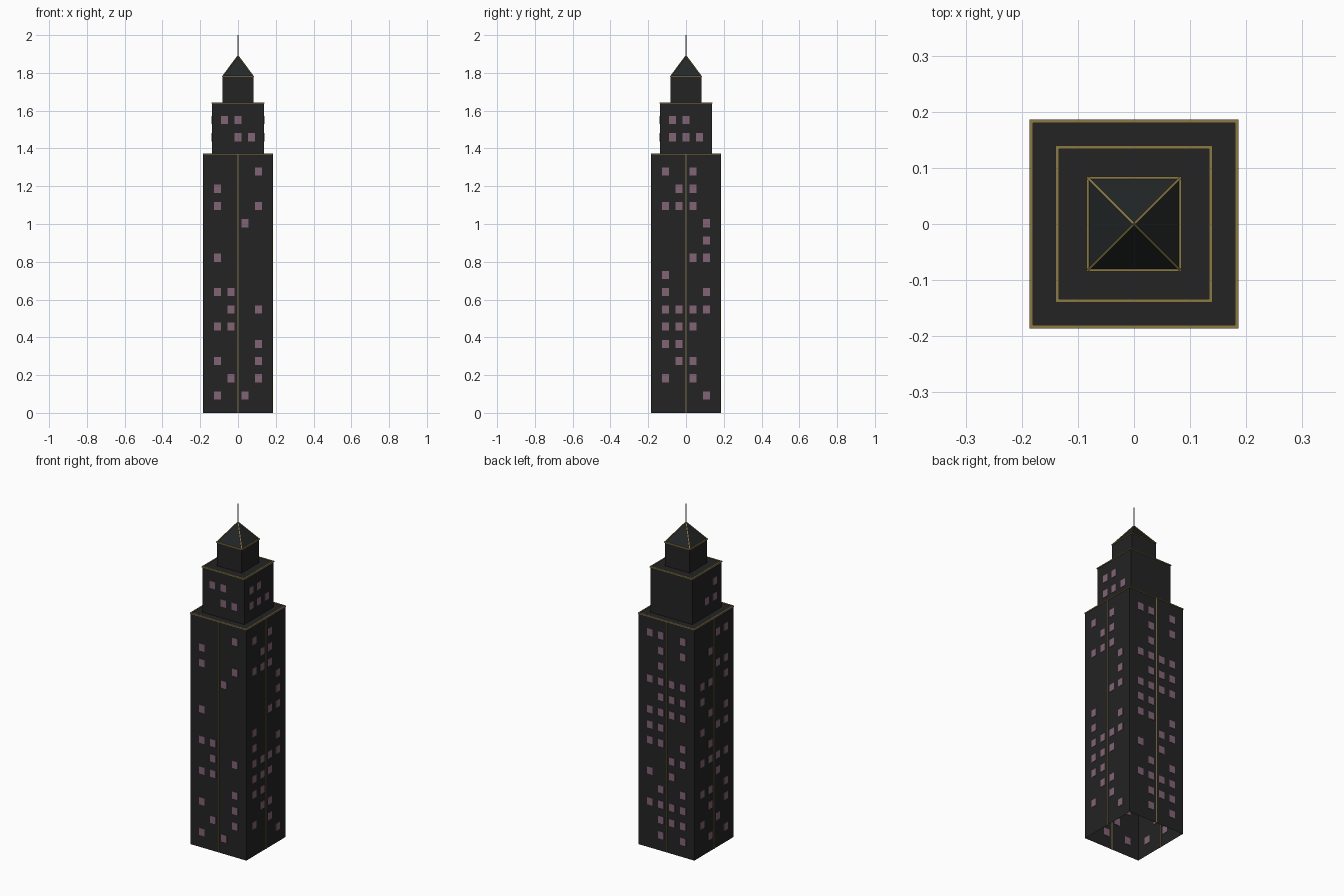
import bpy, bmesh, math
from mathutils import Matrix, Vector

if "Cube" in bpy.data.objects:
    bpy.data.objects.remove(bpy.data.objects["Cube"])


def material(name, rgb):
    m = bpy.data.materials.new(name)
    m.diffuse_color = (*rgb, 1)
    m.use_nodes = True
    m.node_tree.nodes["Principled BSDF"].inputs["Base Color"].default_value = m.diffuse_color
    return m


WALL = material("charcoal wall", (0.017, 0.017, 0.017))
ROOF = material("slate roof", (0.017, 0.020, 0.020))
GOLD = material("dull gold trim", (0.26, 0.19, 0.06))
GLASS = material("mauve window", (0.22, 0.125, 0.18))
STEEL = material("grey mast", (0.25, 0.23, 0.22))


def finish(name, bm, mat):
    me = bpy.data.meshes.new(name)
    bm.to_mesh(me)
    bm.free()
    me.materials.append(mat)
    ob = bpy.data.objects.new(name, me)
    bpy.context.collection.objects.link(ob)
    return ob


def add_box(bm, centre, size, rot=Matrix.Identity(4)):
    m = rot @ Matrix.Translation(centre) @ Matrix.Diagonal((*size, 1))
    bmesh.ops.create_cube(bm, size=1, matrix=m)


def add_bar(bm, a, b, w):
    # square bar between two points
    a, b = Vector(a), Vector(b)
    q = (b - a).to_track_quat('Z', 'Y').to_matrix().to_4x4()
    m = Matrix.Translation((a + b) / 2) @ q @ Matrix.Diagonal((w, w, (b - a).length, 1))
    bmesh.ops.create_cube(bm, size=1, matrix=m)


def turn(i):
    # sides: 0 front, 1 right, 2 back, 3 left
    return Matrix.Rotation(i * math.pi / 2, 4, 'Z')


# Tiers: open-bottomed blocks, each a step narrower
TIERS = [("main_shaft", 0.183, 0.0, 1.37),
         ("middle_tier", 0.137, 1.37, 1.64),
         ("upper_tier", 0.082, 1.64, 1.78)]
for name, h, z0, z1 in TIERS:
    bm = bmesh.new()
    add_box(bm, (0, 0, (z0 + z1) / 2), (2 * h, 2 * h, z1 - z0))
    bm.normal_update()
    bmesh.ops.delete(bm, geom=[f for f in bm.faces if f.normal.z < -0.5], context='FACES')
    finish(name, bm, WALL)

# Pyramid roof
bm = bmesh.new()
bmesh.ops.create_cone(bm, cap_ends=False, segments=4, radius1=0.082 * math.sqrt(2), radius2=0,
                      depth=0.11, matrix=Matrix.Translation((0, 0, 1.835)) @ Matrix.Rotation(math.pi / 4, 4, 'Z'))
bmesh.ops.remove_doubles(bm, verts=bm.verts, dist=1e-5)
finish("pyramid_roof", bm, ROOF)

# Mast
bm = bmesh.new()
bmesh.ops.create_cone(bm, cap_ends=True, segments=8, radius1=0.003, radius2=0.002,
                      depth=0.12, matrix=Matrix.Translation((0, 0, 1.94)))
finish("mast", bm, STEEL)

# Gold trim: tier rims, roof hips and centre seams
W = 0.006
bm = bmesh.new()
for i in range(4):
    r = turn(i)
    for name, h, z0, z1 in TIERS:
        add_bar(bm, r @ Vector((-h - W / 2, -h, z1)), r @ Vector((h + W / 2, -h, z1)), W)
    add_bar(bm, r @ Vector((0.082, -0.082, 1.78)), (0, 0, 1.89), W * 0.8)
    add_box(bm, (0, -0.183, 0.685), (W, 0.004, 1.37), r)
finish("gold_trim", bm, GOLD)

# Lit windows: rows listed per column, left to right as seen facing each side
SHAFT = [
    [(0, 2, 4, 6, 8, 11, 12), (1, 4, 5, 6), (0, 10), (1, 2, 3, 5, 11, 13)],
    [(1, 3, 4, 5, 6, 7, 11, 13), (2, 3, 4, 5, 11, 12), (1, 2, 4, 5, 8, 11, 12, 13), (0, 5, 6, 8, 9, 10)],
    [(2, 4, 6, 7, 8, 10, 13), (0, 1, 2, 3, 6, 7, 8, 9, 10, 11, 12, 13),
     (1, 2, 4, 5, 8, 9, 10), (0, 1, 2, 3, 5, 6, 8, 9, 10, 12, 13)],
    [(1, 3, 5, 7, 9, 10), (0, 2, 3, 5, 6, 8, 10, 12), (1, 4, 5, 7, 11, 13), (0, 2, 3, 5, 7, 8, 10, 11, 13)],
]
MIDDLE = [
    [(1,), (0, 1), (0,)],
    [(0, 1), (0, 1), (0,)],
    [(), (), ()],
    [(), (0,), (0, 1)],
]


def windows(name, sides, h, xs, z0):
    bm = bmesh.new()
    for i, cols in enumerate(sides):
        for x, rows in zip(xs, cols):
            for k in rows:
                add_box(bm, (x, -h, z0 + k * 0.0912), (0.037, 0.004, 0.043), turn(i))
    finish(name, bm, GLASS)


windows("shaft_windows", SHAFT, 0.183, (-0.109, -0.036, 0.036, 0.109), 0.092)
windows("middle_windows", MIDDLE, 0.137, (-0.072, 0, 0.072), 1.459)
